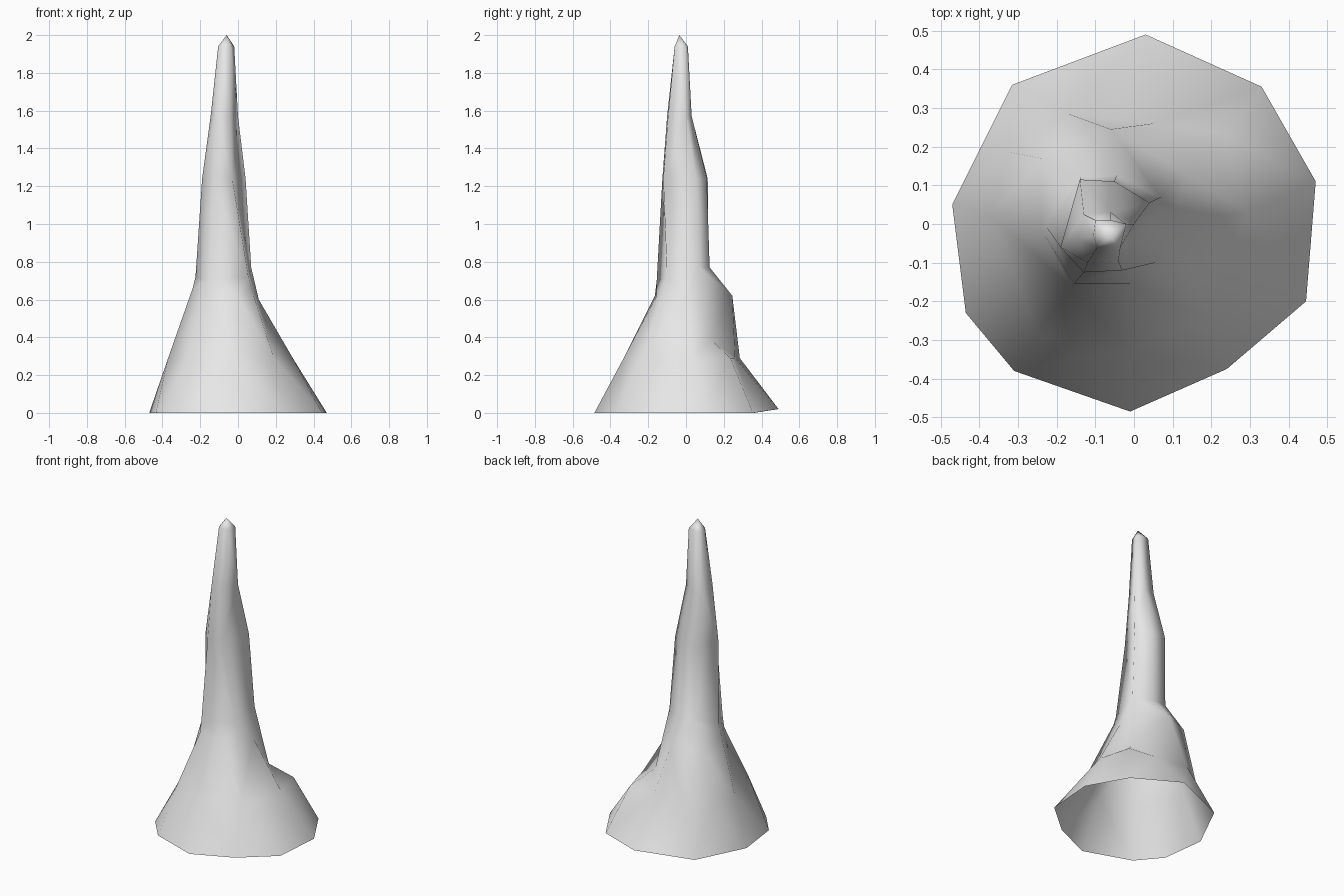
import bpy
import bmesh
from mathutils import Vector

UNIT = 0.01  # ring coordinates are written in hundredths

old_cube = bpy.data.objects.get("Cube")
if old_cube:
    bpy.data.objects.remove(old_cube)


def make_material(name, colour):
    material = bpy.data.materials.new(name)
    material.use_nodes = True
    material.diffuse_color = colour
    shader = next(n for n in material.node_tree.nodes if n.type == "BSDF_PRINCIPLED")
    shader.inputs["Base Color"].default_value = colour
    shader.inputs["Roughness"].default_value = 0.8
    return material


def add_ring(bm, points, height=0):
    """Add one counter-clockwise ring; points may carry their own height."""
    ring = []
    for point in points:
        z = point[2] if len(point) > 2 else height
        ring.append(bm.verts.new(Vector((point[0], point[1], z)) * UNIT))
    return ring


def join_rings(bm, lower, upper):
    """Zip two rings together with triangles, taking the shorter diagonal."""
    i = j = 0
    n, m = len(lower), len(upper)
    while i < n or j < m:
        a, b = lower[i % n], upper[j % m]
        next_a, next_b = lower[(i + 1) % n], upper[(j + 1) % m]
        along_lower = (next_a.co - b.co).length
        along_upper = (next_b.co - a.co).length
        if j == m or (i < n and along_lower <= along_upper):
            bm.faces.new((a, next_a, b))
            i += 1
        else:
            bm.faces.new((a, next_b, b))
            j += 1


def cap_with_tip(bm, ring, tip):
    peak = bm.verts.new(Vector(tip) * UNIT)
    for a, b in zip(ring, ring[1:] + ring[:1]):
        bm.faces.new((a, b, peak))


# Wide open foot
foot = [(33, 35.5), (3, 49, 2), (-31.5, 36), (-47, 5), (-43.5, -23),
        (-31, -38), (-1, -48.5), (24, -37.5), (44.5, -20), (47, 11)]

# Bulge with a low ledge on one side
bulge = [(23.5, 23.5), (5, 26), (-17, 28.5), (-32, 18.5), (-37, 2),
         (-25, -28), (-1, -33), (19, -24), (29, 3)]

# Shoulder, stepped at the back and dipping behind the ledge
shoulder = [(13, 13, 39), (-6, 24.5), (-24, 17), (-24, -1.5, 66),
            (-16, -16.5), (0, -15.5), (7, -10.5, 66), (11, 0, 60)]

# Slender leaning spire
neck = [(7, 7), (-4.5, 12.5), (-14, 12), (-22.5, -1, 72),
        (-15.5, -15.5, 70), (5.5, -10, 72)]
waist = [(4, 5.5), (-5, 11), (-14, 11.5), (-19, -6), (-13, -12.5), (-3, -12)]
upper = [(0, 0), (-6, 3), (-13, 2.5), (-14.5, -4), (-12, -10), (-4, -9.5)]
crown = [(-2, 0), (-6, 1), (-10, 1), (-10.5, -3), (-9.5, -6), (-3.5, -6)]

profile = [(foot, 0), (bulge, 29), (shoulder, 62), (neck, 77),
           (waist, 124), (upper, 157), (crown, 194)]

bm = bmesh.new()
rings = [add_ring(bm, points, height) for points, height in profile]
for lower_ring, upper_ring in zip(rings, rings[1:]):
    join_rings(bm, lower_ring, upper_ring)
cap_with_tip(bm, rings[-1], (-6, -3.5, 200))

bmesh.ops.recalc_face_normals(bm, faces=bm.faces[:])
for face in bm.faces:
    face.smooth = True

mesh = bpy.data.meshes.new("rock_spire")
bm.to_mesh(mesh)
bm.free()
mesh.materials.append(make_material("stone grey", (0.8, 0.8, 0.8, 1)))

rock_spire = bpy.data.objects.new("rock_spire", mesh)
bpy.context.collection.objects.link(rock_spire)
